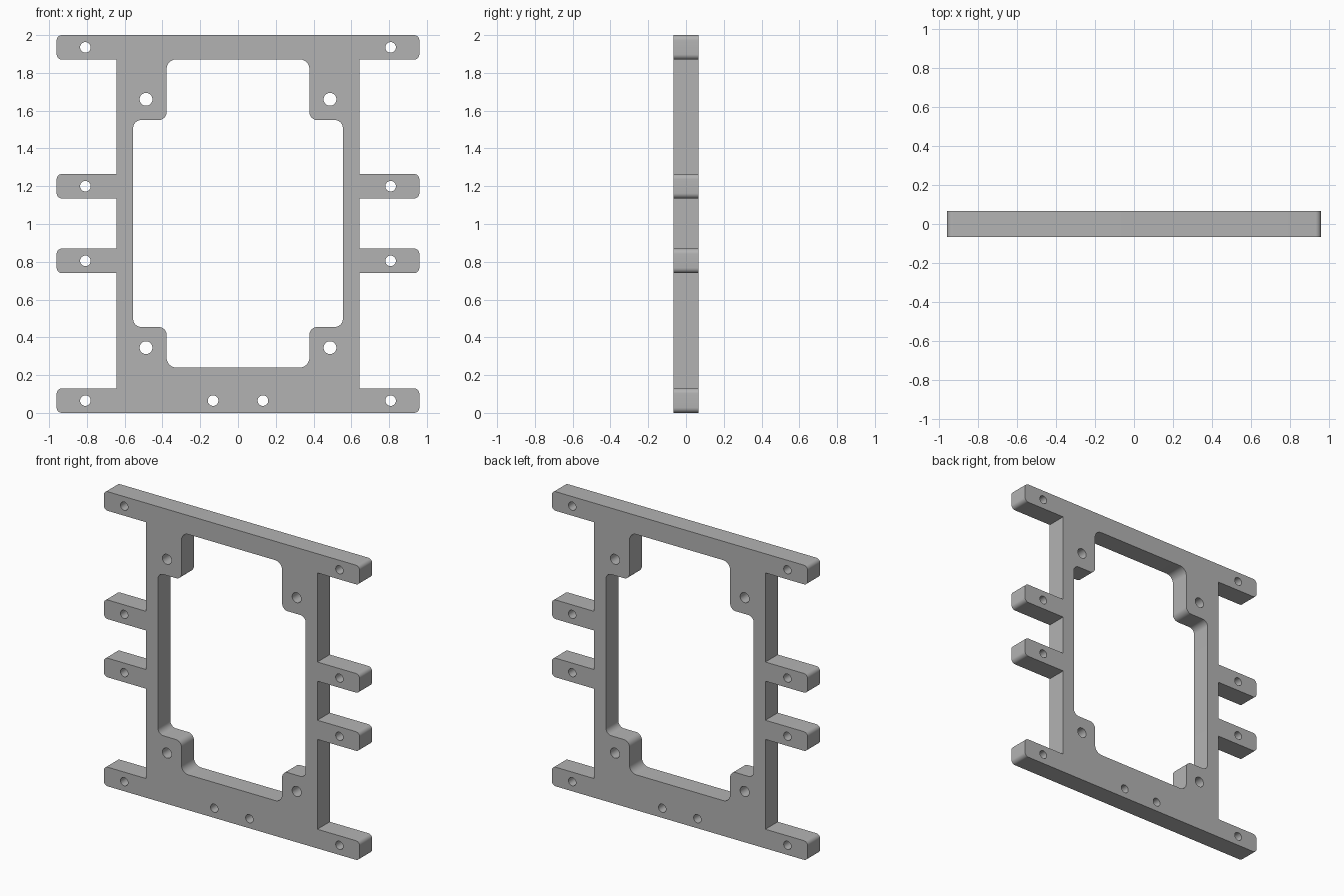
import bpy, bmesh, math
from mathutils import Vector, Matrix

cube = bpy.data.objects.get("Cube")
if cube:
    bpy.data.objects.remove(cube, do_unlink=True)

THICKNESS = 0.133
ARM_X, COLUMN_X, ARM_H = 0.96, 0.643, 0.13
ARM_BOTTOMS = (0.0, 0.74, 1.135, 1.87)
ARM_HOLE_X = 0.808


def mirrored(half):
    """Close a right-hand half outline with its mirror image."""
    return half + [(-x, z, r) for x, z, r in reversed(half)]


def rounded(corners, steps=8):
    """Replace each (x, z, radius) right-angle corner by an arc."""
    points = []
    for i, (x, z, r) in enumerate(corners):
        p = Vector((x, z))
        if r == 0:
            points.append(p)
            continue
        a = (Vector(corners[i - 1][:2]) - p).normalized() * r
        b = (Vector(corners[(i + 1) % len(corners)][:2]) - p).normalized() * r
        for s in range(steps + 1):
            t = s / steps * math.pi / 2
            points.append(p + a * (1 - math.sin(t)) + b * (1 - math.cos(t)))
    return points


def circle(x, z, r, sides=32):
    return [Vector((x + r * math.cos(2 * math.pi * i / sides),
                    z + r * math.sin(2 * math.pi * i / sides))) for i in range(sides)]


def add_loop(curve, points):
    spline = curve.splines.new('POLY')
    spline.points.add(len(points) - 1)
    for sp, p in zip(spline.points, points):
        sp.co = (p.x, p.y, 0, 1)
    spline.use_cyclic_u = True


# Outer outline: a column with four side arms
outline = []
for z in ARM_BOTTOMS:
    top = z + ARM_H
    if z > 0:
        outline.append((COLUMN_X, z, 0))
    outline += [(ARM_X, z, 0.028), (ARM_X, top, 0.028)]
    if top < 2:
        outline.append((COLUMN_X, top, 0))

# Central opening with a tab in every corner
opening = [(0.378, 0.24, 0.052), (0.378, 0.455, 0.042),
           (0.555, 0.455, 0.042), (0.555, 1.55, 0.042),
           (0.378, 1.55, 0.042), (0.378, 1.872, 0.052)]

curve = bpy.data.curves.new("frame_profile", 'CURVE')
curve.dimensions = '2D'
curve.fill_mode = 'BOTH'
curve.extrude = THICKNESS / 2
add_loop(curve, rounded(mirrored(outline)))
add_loop(curve, rounded(mirrored(opening)))

# Screw holes in the arms, the tabs and the bottom rail
for side in (-1, 1):
    for z in ARM_BOTTOMS:
        add_loop(curve, circle(side * ARM_HOLE_X, z + ARM_H / 2, 0.028))
    for z in (0.345, 1.66):
        add_loop(curve, circle(side * 0.487, z, 0.034))
    add_loop(curve, circle(side * 0.132, ARM_H / 2, 0.028))

# Turn the profile into an upright solid plate
profile = bpy.data.objects.new("frame_profile", curve)
bpy.context.collection.objects.link(profile)
graph = bpy.context.evaluated_depsgraph_get()
mesh = bpy.data.meshes.new_from_object(profile.evaluated_get(graph))
bpy.data.objects.remove(profile, do_unlink=True)
mesh.transform(Matrix.Rotation(math.pi / 2, 4, 'X'))
bm = bmesh.new()
bm.from_mesh(mesh)
bmesh.ops.remove_doubles(bm, verts=bm.verts, dist=0.0001)
bmesh.ops.recalc_face_normals(bm, faces=bm.faces)
bm.to_mesh(mesh)
bm.free()

frame = bpy.data.objects.new("mounting_frame", mesh)
bpy.context.collection.objects.link(frame)

# Plain grey material
grey = bpy.data.materials.new("plain_grey")
grey.use_nodes = True
colour = (0.45, 0.45, 0.45, 1)
grey.diffuse_color = colour
grey.node_tree.nodes["Principled BSDF"].inputs["Base Color"].default_value = colour
mesh.materials.clear()
mesh.materials.append(grey)

bpy.ops.object.select_all(action='DESELECT')
frame.select_set(True)
bpy.context.view_layer.objects.active = frame
bpy.ops.object.shade_smooth_by_angle(angle=math.radians(30))
